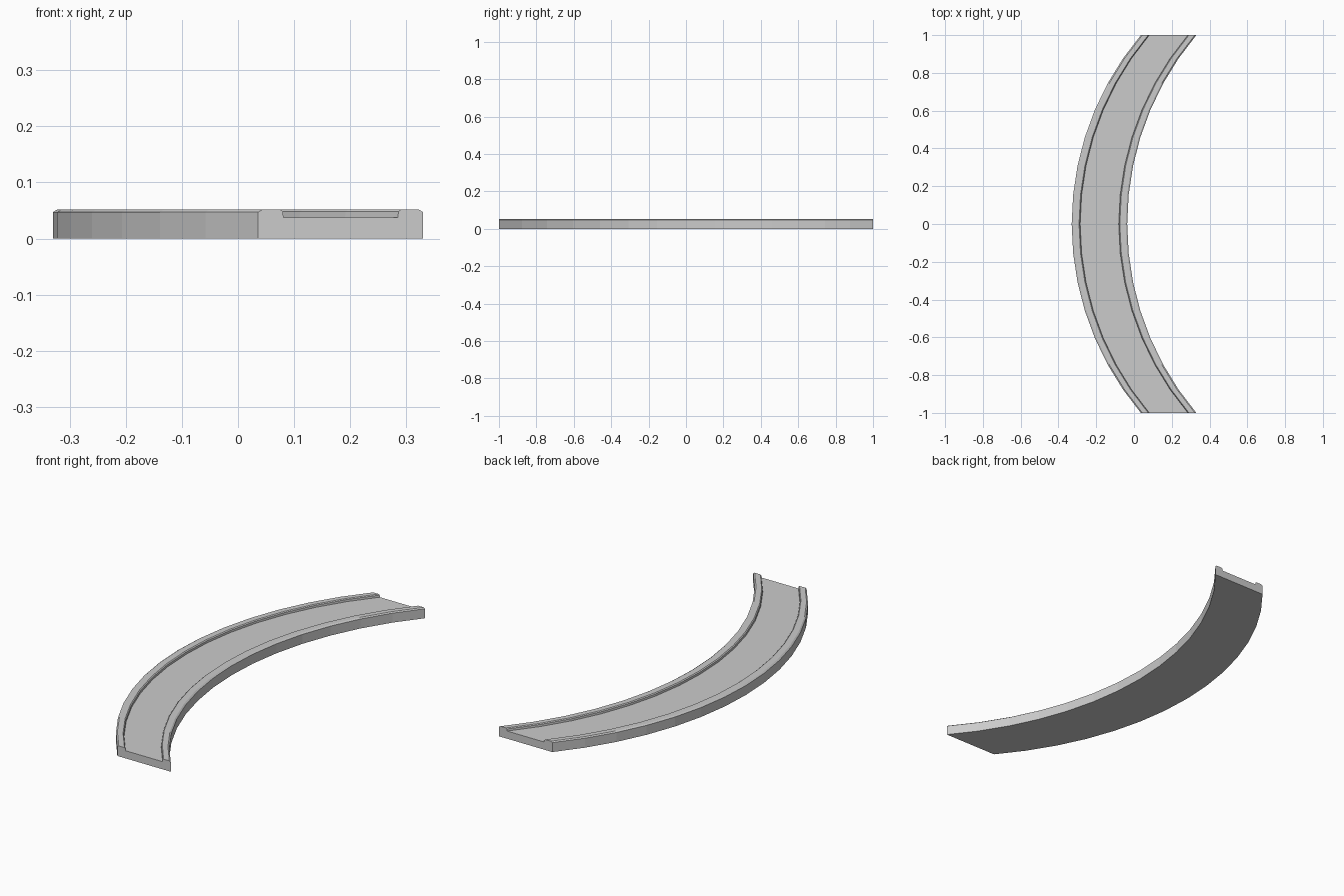
import bpy, bmesh, math

if "Cube" in bpy.data.objects:
    bpy.data.objects.remove(bpy.data.objects["Cube"])

WIDTH = 0.294      # width measured along x, constant over the length
SAG = 0.366        # how far the ends shift in +x
R = (1 + SAG * SAG) / (2 * SAG)
HALF_ANGLE = math.asin(1 / R)
SEGMENTS = 14

# Channel cross-section: bevelled kerb on each side, recessed bed between
kerb = [(0, 0), (0, 0.047), (0.008, 0.052), (0.039, 0.052), (0.044, 0.048), (0.045, 0.038)]
profile = kerb + [(WIDTH - u, z) for u, z in reversed(kerb)]

# Sweep the section along a circular arc, keeping it facing the y axis
bm = bmesh.new()
rings = []
for i in range(SEGMENTS + 1):
    a = HALF_ANGLE * (2 * i / SEGMENTS - 1)
    x0 = -0.33 + R * (1 - math.cos(a))
    rings.append([bm.verts.new((x0 + u, R * math.sin(a), z)) for u, z in profile])
n = len(profile)
for r0, r1 in zip(rings, rings[1:]):
    for j in range(n):
        k = (j + 1) % n
        bm.faces.new((r0[j], r0[k], r1[k], r1[j]))
# End caps
bm.faces.new(rings[0])
bm.faces.new(rings[-1])
bmesh.ops.recalc_face_normals(bm, faces=bm.faces)

mesh = bpy.data.meshes.new("curved_track")
bm.to_mesh(mesh)
bm.free()
track = bpy.data.objects.new("curved_track", mesh)
bpy.context.collection.objects.link(track)
